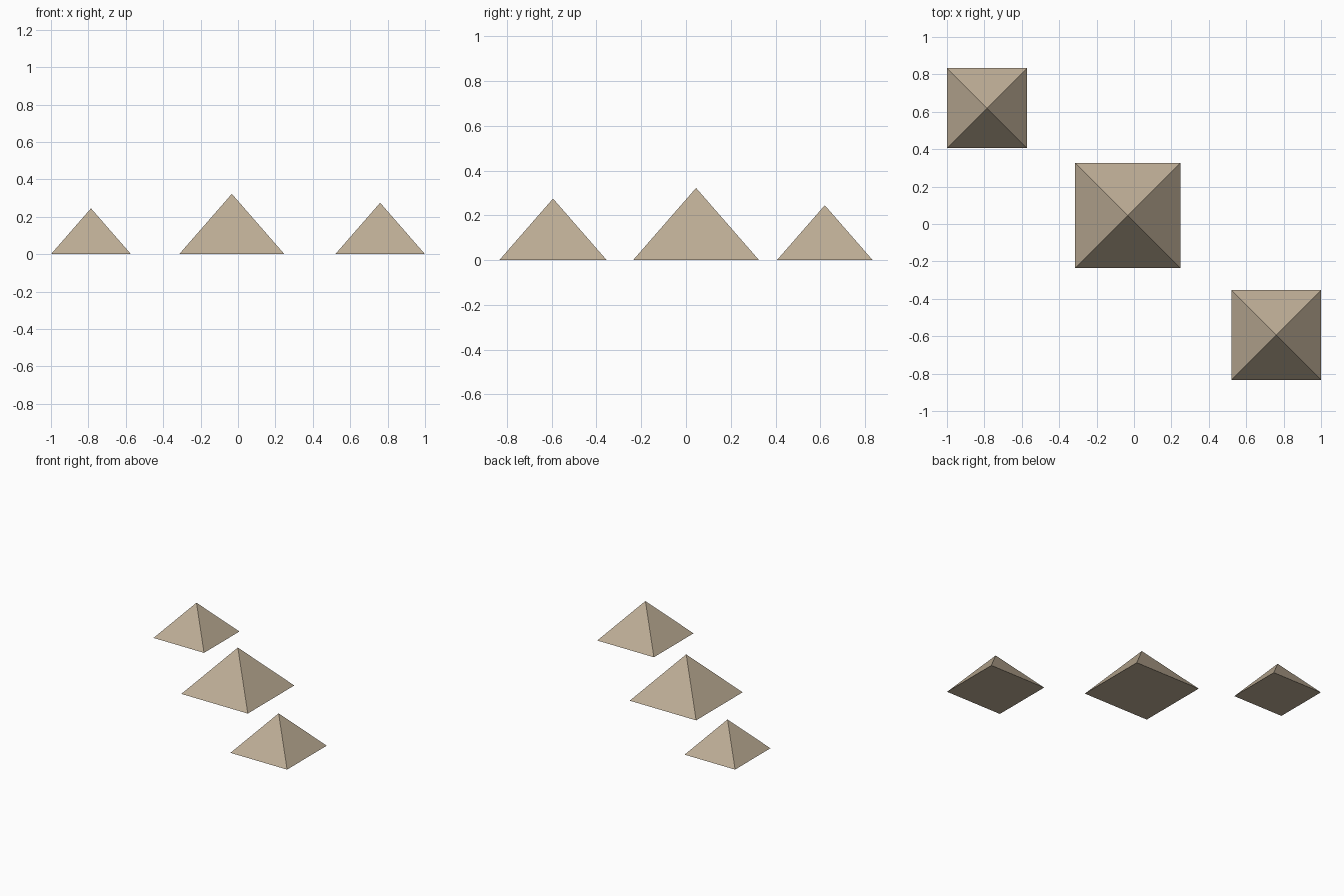
import bpy, math

if "Cube" in bpy.data.objects:
    bpy.data.objects.remove(bpy.data.objects["Cube"])

# One flat sandstone colour
stone = bpy.data.materials.new("sandstone")
stone.diffuse_color = (0.515, 0.423, 0.305, 1)
stone.use_nodes = True
stone.node_tree.nodes["Principled BSDF"].inputs["Base Color"].default_value = stone.diffuse_color

SLOPE = 0.573  # height / base side, shared by all three


def pyramid(name, x, y, side):
    """Square, axis-aligned pyramid standing on the ground."""
    h = side * SLOPE
    bpy.ops.mesh.primitive_cone_add(
        vertices=4, radius1=side / math.sqrt(2), radius2=0, depth=h,
        location=(x, y, h / 2), rotation=(0, 0, math.pi / 4))
    ob = bpy.context.object
    ob.name = name
    bpy.ops.object.transform_apply(location=False, rotation=True, scale=True)
    ob.data.materials.append(stone)


# Diagonal row of three pyramids
pyramid("small_pyramid", -0.786, 0.62, 0.428)
pyramid("large_pyramid", -0.033, 0.045, 0.563)
pyramid("medium_pyramid", 0.76, -0.594, 0.48)
